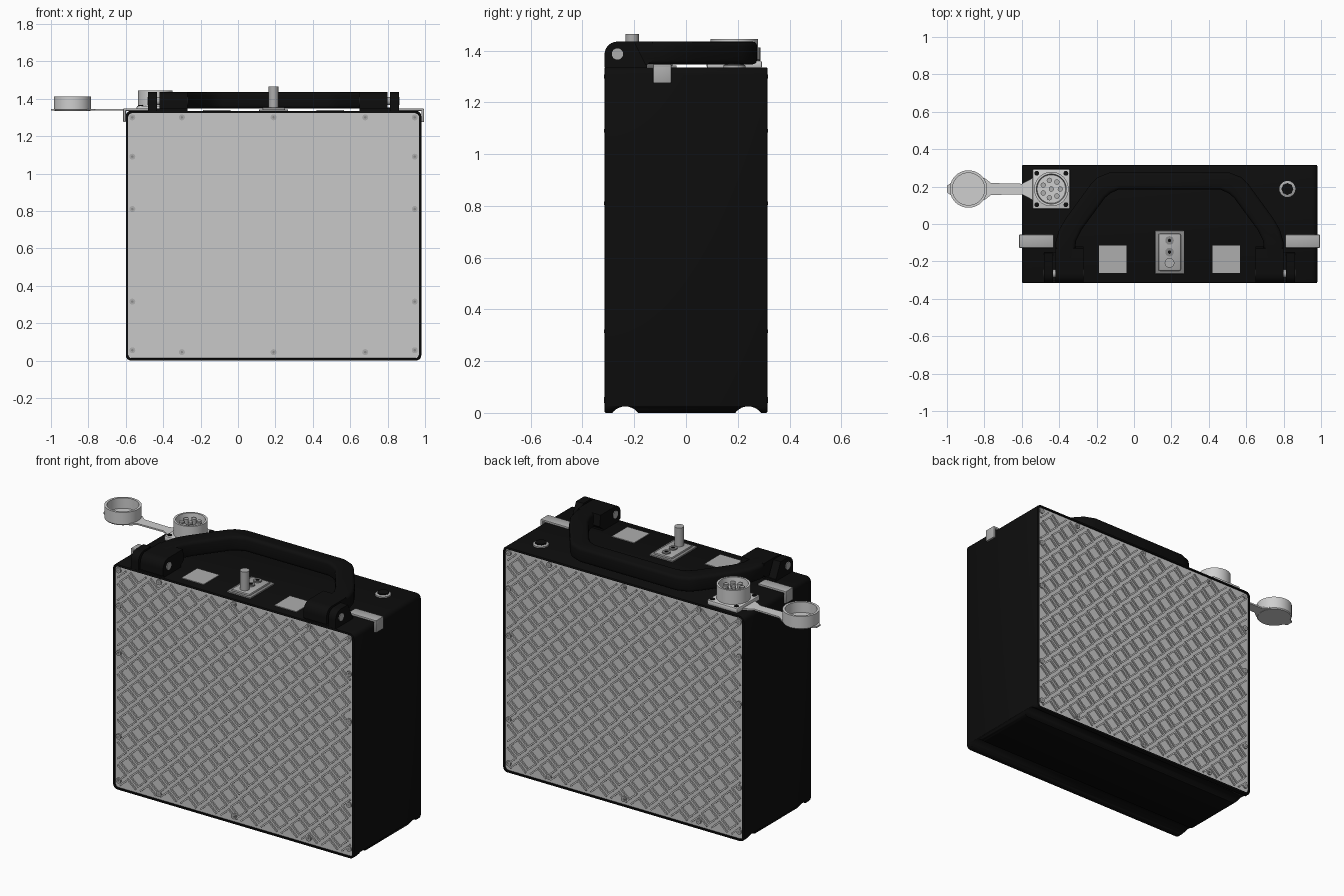
import bpy, bmesh, math
from mathutils import Matrix, Vector

if "Cube" in bpy.data.objects:
    bpy.data.objects.remove(bpy.data.objects["Cube"])


def material(name, v):
    m = bpy.data.materials.new(name)
    m.use_nodes = True
    m.diffuse_color = (v, v, v, 1)
    m.node_tree.nodes["Principled BSDF"].inputs["Base Color"].default_value = (v, v, v, 1)
    return m


BLACK = material("black plastic", 0.004)
PLATE = material("tread plate grey", 0.58)
METAL = material("metal grey", 0.42)
LIGHT = material("light grey", 0.62)
SCREW = material("screw grey", 0.25)


def finish(name, bm, mat, smooth=True):
    bmesh.ops.recalc_face_normals(bm, faces=bm.faces)
    me = bpy.data.meshes.new(name)
    bm.to_mesh(me)
    bm.free()
    me.materials.append(mat)
    ob = bpy.data.objects.new(name, me)
    bpy.context.collection.objects.link(ob)
    if smooth:
        bpy.ops.object.select_all(action="DESELECT")
        ob.select_set(True)
        bpy.context.view_layer.objects.active = ob
        bpy.ops.object.shade_smooth_by_angle(angle=math.radians(35))
    return ob


def box(name, lo, hi, mat, bevel=0.0, seg=2):
    bm = bmesh.new()
    lo, hi = Vector(lo), Vector(hi)
    bmesh.ops.create_cube(bm, size=1, matrix=Matrix.Translation((lo + hi) / 2) @ Matrix.Diagonal((*(hi - lo), 1)))
    if bevel:
        bmesh.ops.bevel(bm, geom=bm.edges[:], offset=bevel, segments=seg, profile=0.5, affect="EDGES")
    return finish(name, bm, mat)


def cyl(name, centre, r, depth, mat, axis="Z", n=24):
    bm = bmesh.new()
    rot = {"Z": Matrix(), "X": Matrix.Rotation(math.pi / 2, 4, "Y"), "Y": Matrix.Rotation(math.pi / 2, 4, "X")}[axis]
    bmesh.ops.create_cone(bm, cap_ends=True, segments=n, radius1=r, radius2=r, depth=depth,
                          matrix=Matrix.Translation(centre) @ rot)
    return finish(name, bm, mat)


def prism(name, pts, d0, d1, mat, axis="Z", bevel=0.0):
    """Extrude a closed outline along an axis and soften its rims."""
    place = (lambda p, d: (p[0], p[1], d)) if axis == "Z" else (lambda p, d: (d, p[0], p[1]))
    bm = bmesh.new()
    face = bm.faces.new([bm.verts.new(place(p, d0)) for p in pts])
    out = bmesh.ops.extrude_face_region(bm, geom=[face])["geom"]
    moved = [v for v in out if isinstance(v, bmesh.types.BMVert)]
    bmesh.ops.translate(bm, verts=moved, vec=Vector(place((0, 0), d1 - d0)))
    if bevel:
        rims = [e for f in bm.faces if len(f.verts) == len(pts) for e in f.edges]
        bmesh.ops.bevel(bm, geom=list(set(rims)), offset=bevel, segments=3, profile=0.5, affect="EDGES")
    return finish(name, bm, mat)


def lathe(name, centre, profile, mat, n=40):
    bm = bmesh.new()
    verts = [bm.verts.new((r, 0, z)) for r, z in profile]
    edges = [bm.edges.new(pair) for pair in zip(verts, verts[1:])]
    bmesh.ops.spin(bm, geom=verts + edges, cent=(0, 0, 0), axis=(0, 0, 1), angle=math.tau, steps=n)
    bmesh.ops.remove_doubles(bm, verts=bm.verts, dist=0.0001)
    bmesh.ops.translate(bm, verts=bm.verts, vec=centre)
    return finish(name, bm, mat)


CX, TOP = 0.19, 1.335

# Case: rounded box with recessed front and back, and two grooves underneath
bm = bmesh.new()
bmesh.ops.create_cube(bm, size=1, matrix=Matrix.Translation((CX, 0, TOP / 2)) @ Matrix.Diagonal((1.58, 0.63, TOP, 1)))
along_y = [e for e in bm.edges if abs(e.verts[0].co.y - e.verts[1].co.y) > 0.5]
bmesh.ops.bevel(bm, geom=along_y, offset=0.028, segments=4, profile=0.5, affect="EDGES")
bm.normal_update()
ends = [f for f in bm.faces if abs(f.normal.y) > 0.9]
rims = list({e for f in ends for e in f.edges})
bmesh.ops.bevel(bm, geom=rims, offset=0.005, segments=2, profile=0.5, affect="EDGES")
bm.normal_update()
ends = [f for f in bm.faces if abs(f.normal.y) > 0.99]
bmesh.ops.inset_individual(bm, faces=ends, thickness=0.007)
bmesh.ops.inset_individual(bm, faces=ends, thickness=0.0005, depth=-0.012)
case = finish("case", bm, BLACK)
for y in (-0.235, 0.24):
    cutter = cyl("groove_cutter", (CX, y, -0.0375), 0.0625, 2, BLACK, "X", 32)
    cutter.hide_render = True
    mod = case.modifiers.new("groove", "BOOLEAN")
    mod.operation, mod.solver, mod.object = "DIFFERENCE", "EXACT", cutter
    bpy.context.view_layer.objects.active = case
    bpy.ops.object.modifier_apply(modifier=mod.name)
    bpy.data.objects.remove(cutter)

# Tread plates with crossed pairs of raised bars, and their screws
for side, s in (("front", -1), ("back", 1)):
    bm = bmesh.new()
    bmesh.ops.create_cube(bm, size=1, matrix=Matrix.Translation((CX, s * 0.3, TOP / 2))
                          @ Matrix.Diagonal((1.555, 0.014, 1.31, 1)))
    bmesh.ops.bevel(bm, geom=[e for e in bm.edges if abs(e.verts[0].co.y - e.verts[1].co.y) > 0.01],
                    offset=0.02, segments=3, profile=0.5, affect="EDGES")
    finish(side + "_plate", bm, PLATE, False)
    bm = bmesh.new()
    for i in range(23):
        for j in range(19):
            turn = Matrix.Rotation(math.radians(42 if (i + j) % 2 else -42) * -s, 4, "Y")
            spot = Matrix.Translation((CX + (i - 11) * 0.066, s * 0.309, TOP / 2 + (j - 9) * 0.067))
            for off in (-0.013, 0.013):
                bmesh.ops.create_cube(bm, size=1, matrix=spot @ turn @ Matrix.Translation((0, 0, off))
                                      @ Matrix.Diagonal((0.074, 0.01, 0.009, 1)))
    finish(side + "_tread_bars", bm, PLATE, False)
    spots = [(CX + dx, z) for dx in (-0.755, 0.755) for z in (1.3, 1.09, 0.81, 0.315, 0.055)]
    spots += [(CX + dx, z) for dx in (-0.49, 0, 0.49) for z in (1.3, 0.045)]
    for x, z in spots:
        cyl(side + "_plate_screw", (x, s * 0.308, z), 0.016, 0.014, METAL, "Y", 16)
        cyl(side + "_screw_socket", (x, s * 0.3145, z), 0.007, 0.003, SCREW, "Y", 6)

# Carrying handle, folded flat over the top
outer = [(0.61, -0.2), (0.61, -0.1), (0.59, -0.03), (0.555, 0.03), (0.42, 0.215), (0.385, 0.25), (0.32, 0.275)]
inner = [(0.27, 0.185), (0.315, 0.165), (0.345, 0.14), (0.47, -0.03), (0.5, -0.09), (0.51, -0.2)]
outline = [(CX + x, y) for x, y in outer]
outline += [(CX - x, y) for x, y in reversed(outer)]
outline += [(CX - x, y) for x, y in reversed(inner)]
outline += [(CX + x, y) for x, y in inner]
prism("handle", outline, 1.347, 1.435, BLACK, bevel=0.018)

# Hinge barrels, lugs and pins, with the side clips
arc = [(-0.265 + 0.05 * math.cos(a), 1.385 + 0.05 * math.sin(a))
       for a in (math.radians(90 + 15 * k) for k in range(7))]
for side, s in (("left", 1), ("right", -1)):
    prism(side + "_hinge_barrel", [(-0.12, 1.37), (-0.13, 1.435)] + arc + [(-0.315, 1.345), (-0.15, 1.345)],
          CX + s * 0.46, CX + s * 0.61, BLACK, "X")
    prism(side + "_hinge_lug", [(-0.15, TOP), (-0.2, 1.435)] + arc + [(-0.315, TOP)],
          CX + s * 0.622, CX + s * 0.67, BLACK, "X")
    box(side + "_hinge_base", (CX + s * 0.565 - 0.105, -0.305, TOP - 0.005), (CX + s * 0.565 + 0.105, -0.15, 1.347), BLACK)
    cyl(side + "_hinge_pin", (CX + s * 0.565, -0.265, 1.387), 0.022, 0.218, METAL, "X")
    xs = sorted((CX + s * 0.62, CX + s * 0.804))
    box(side + "_clip_top", (xs[0], -0.127, TOP), (xs[1], -0.057, 1.348), METAL, 0.004)
    xs = sorted((CX + s * 0.79, CX + s * 0.804))
    box(side + "_clip_drop", (xs[0], -0.127, 1.275), (xs[1], -0.057, 1.346), METAL, 0.003)
    x = CX + s * 0.304
    box(side + "_contact_pad", (x - 0.073, -0.262, TOP - 0.004), (x + 0.073, -0.115, TOP + 0.004), METAL)

# Toggle switch on a stepped plate
box("switch_base", (0.113, -0.266, TOP - 0.004), (0.267, -0.036, TOP + 0.008), SCREW, 0.003)
box("switch_plate", (0.13, -0.25, TOP), (0.25, -0.052, TOP + 0.018), METAL, 0.008)
cyl("switch_lever", (CX, -0.208, 1.4), 0.026, 0.128, METAL)
for y in (-0.088, -0.15):
    cyl("switch_screw", (CX, y, TOP + 0.018), 0.023, 0.014, SCREW)
    cyl("switch_screw_socket", (CX, y, TOP + 0.0255), 0.01, 0.003, BLACK, n=6)

# Round socket with contact pins on a square flange
SX, SY = -0.442, 0.187
box("socket_flange", (SX - 0.1, SY - 0.107, TOP - 0.004), (SX + 0.1, SY + 0.107, 1.362), LIGHT, 0.008)
lathe("socket_shell", (SX, SY, 1.36), [(0.092, 0), (0.092, 0.085), (0.08, 0.085), (0.076, 0.04), (0, 0.04)], LIGHT)
for k in range(8):
    a, r = math.tau * k / 7, 0.0 if k == 7 else 0.048
    cyl("socket_pin", (SX + r * math.cos(a), SY + r * math.sin(a), 1.412), 0.014, 0.036, METAL, n=12)
for dx in (-0.078, 0.078):
    for dy in (-0.084, 0.084):
        cyl("flange_screw", (SX + dx, SY + dy, 1.362), 0.013, 0.006, BLACK, n=12)

# Open dust cap on its strap
KX = -0.885
half = [(-1.0, 0.018), (-0.975, 0.035), (-0.8, 0.06), (-0.765, 0.032), (-0.6, 0.028), (-0.54, 0.06), (-0.46, 0.07)]
prism("cap_strap", [(x, SY + w) for x, w in half] + [(x, SY - w) for x, w in reversed(half)], TOP + 0.001, 1.345, LIGHT)
lathe("dust_cap", (KX, SY, TOP),
      [(0, 0), (0.095, 0), (0.1, 0.006), (0.1, 0.078), (0.086, 0.078), (0.086, 0.016), (0, 0.016)], LIGHT)

# Vent plug
lathe("vent_plug_ring", (0.82, SY, TOP), [(0.043, -0.004), (0.043, 0.008), (0.035, 0.012), (0, 0.012)], METAL)
cyl("vent_plug", (0.82, SY, TOP + 0.012), 0.032, 0.012, BLACK, n=8)
